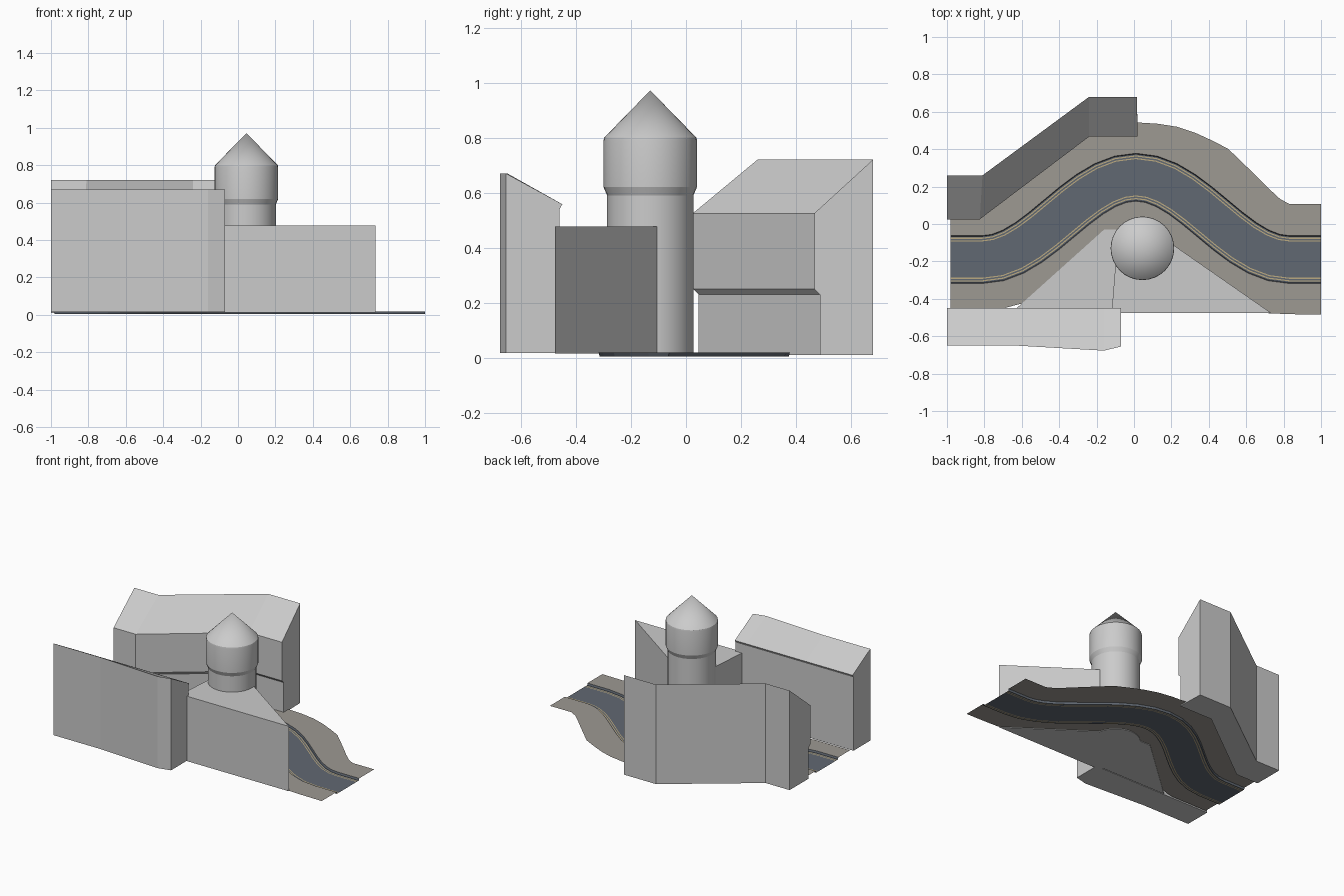
import bpy, bmesh, math

if "Cube" in bpy.data.objects:
    bpy.data.objects.remove(bpy.data.objects["Cube"])


def material(name, rgb):
    m = bpy.data.materials.new(name)
    m.diffuse_color = (*rgb, 1)
    m.use_nodes = True
    m.node_tree.nodes["Principled BSDF"].inputs["Base Color"].default_value = m.diffuse_color
    return m


def make(name, verts, faces, mats=(), ids=None, fix=True):
    me = bpy.data.meshes.new(name)
    me.from_pydata(verts, [], faces)
    for m in mats:
        me.materials.append(m)
    if ids:
        for p, i in zip(me.polygons, ids):
            p.material_index = i
    if fix:
        bm = bmesh.new()
        bm.from_mesh(me)
        bmesh.ops.recalc_face_normals(bm, faces=bm.faces)
        bm.to_mesh(me)
        bm.free()
    ob = bpy.data.objects.new(name, me)
    bpy.context.collection.objects.link(ob)
    return ob


def loft(name, sections):
    """Solid joining a row of matching closed cross-sections."""
    n = len(sections[0])
    verts = [p for s in sections for p in s]
    faces = [(k * n + i, k * n + (i + 1) % n, (k + 1) * n + (i + 1) % n, (k + 1) * n + i)
             for k in range(len(sections) - 1) for i in range(n)]
    faces += [tuple(range(n)), tuple(range(len(verts) - n, len(verts)))]
    return make(name, verts, faces)


def prism(name, outline, z0, z1):
    return loft(name, [[(x, y, z) for x, y in outline] for z in (z0, z1)])


def interp(line, x):
    for (x0, y0), (x1, y1) in zip(line, line[1:]):
        if x <= x1:
            return y0 + (y1 - y0) * (max(x, x0) - x0) / (x1 - x0)
    return line[-1][1]


asphalt = material("asphalt", (0.12, 0.14, 0.17))
tan = material("stripe_tan", (0.50, 0.40, 0.22))
stone = material("verge_stone", (0.34, 0.32, 0.29))

# centre line of the winding road, with unit normals
PEAK, HALF = 0.01, 0.82
xs = [-0.98] + [PEAK + HALF * (i / 10 - 1) for i in range(21)] + [1.0]
path = []
for x in xs:
    t = max(-1, min(1, (x - PEAK) / HALF))
    y = -0.19 + 0.22 * (1 + math.cos(math.pi * t))
    s = -0.22 * math.pi / HALF * math.sin(math.pi * t)
    L = math.hypot(1, s)
    path.append((x, y, -s / L, 1 / L))

# sunken road with striped edges and small kerb steps
LOW, HIGH = 0.004, 0.018
half = [(0.097, LOW), (0.103, LOW), (0.111, LOW), (0.117, LOW), (0.124, LOW), (0.128, HIGH)]
cross = [(-o, z) for o, z in reversed(half)] + half
verts = [(x + nx * o, y + ny * o, z) for x, y, nx, ny in path for o, z in cross]
n = len(cross)
faces, ids = [], []
for k in range(len(path) - 1):
    for i in range(n - 1):
        a = k * n + i
        faces.append((a, a + n, a + n + 1, a + 1))
        ids.append(1 if i in (2, 4, 6, 8) else 0)
make("road", verts, faces, (asphalt, tan), ids, fix=False)

# verges on both sides of the road
north = [(-0.98, 0.07), (-0.82, 0.07), (-0.24, 0.50), (0.02, 0.545), (0.2, 0.53), (0.35, 0.48),
         (0.5, 0.405), (0.62, 0.29), (0.72, 0.19), (0.81, 0.107), (1.0, 0.107)]
south = [(-0.98, -0.45), (-0.62, -0.45), (-0.16, -0.04), (0.2, -0.12), (0.72, -0.48), (1.0, -0.485)]
for name, side, line in (("north_verge", 1, north), ("south_verge", -1, south)):
    verts = []
    for x, y, nx, ny in path:
        ix, iy = x + side * nx * 0.128, y + side * ny * 0.128
        # spread the outer edge along the bend on the outside
        ox = ix
        verts += [(ix, iy, HIGH), (ox, interp(line, ox), HIGH)]
    faces = []
    for k in range(len(path) - 1):
        f = (2 * k, 2 * k + 2, 2 * k + 3, 2 * k + 1)
        faces.append(f if side > 0 else f[::-1])
    make(name, verts, faces, (stone,), fix=False)

# back building: shed roof and slightly jettied upper storey
cols = [(-1, 0.025, -1, 0.26), (-0.825, 0.025, -0.81, 0.26),
        (-0.24, 0.467, -0.24, 0.68), (0.02, 0.467, 0.015, 0.68)]
loft("back_building", [[(bx, by, 0.01), (bx, by, 0.72), (fx, fy, 0.525), (fx, fy, 0.25),
                        (fx, fy + 0.02, 0.23), (fx, fy + 0.02, 0.01)] for fx, fy, bx, by in cols])

# front building: tall street wall, roof falling to the rear eave
cols = [(-1, -0.65), (-0.63, -0.65), (-0.16, -0.677), (-0.07, -0.655)]
loft("front_building", [[(x, y, 0.016), (x, y, 0.67), (x, -0.45, 0.558),
                         (x, -0.46, 0.54), (x, -0.46, 0.016)] for x, y in cols])

# corner house and its paved yard
prism("corner_house", [(-0.12, -0.477), (0.735, -0.477), (0.2, -0.105), (-0.09, -0.105)], 0.014, 0.477)
prism("yard_paving", [(-0.63, -0.452), (-0.16, -0.03), (0.1, -0.03), (0.2, -0.106),
                      (0.73, -0.476), (-0.11, -0.476), (-0.11, -0.452)], 0.014, 0.02)

# round tower with pointed roof
profile = [(0.157, 0.014), (0.157, 0.59), (0.170, 0.62), (0.170, 0.79), (0.168, 0.80)]
N, cx, cy = 32, 0.045, -0.13
verts = [(cx + r * math.cos(2 * math.pi * i / N), cy + r * math.sin(2 * math.pi * i / N), z)
         for r, z in profile for i in range(N)]
faces = [(k * N + i, k * N + (i + 1) % N, (k + 1) * N + (i + 1) % N, (k + 1) * N + i)
         for k in range(len(profile) - 1) for i in range(N)]
top = len(verts)
verts.append((cx, cy, 0.972))
faces += [(top - N + i, top - N + (i + 1) % N, top) for i in range(N)]
faces.append(tuple(range(N)))
tower = make("tower", verts, faces)
bpy.context.view_layer.objects.active = tower
tower.select_set(True)
bpy.ops.object.shade_smooth_by_angle(angle=math.radians(20))
